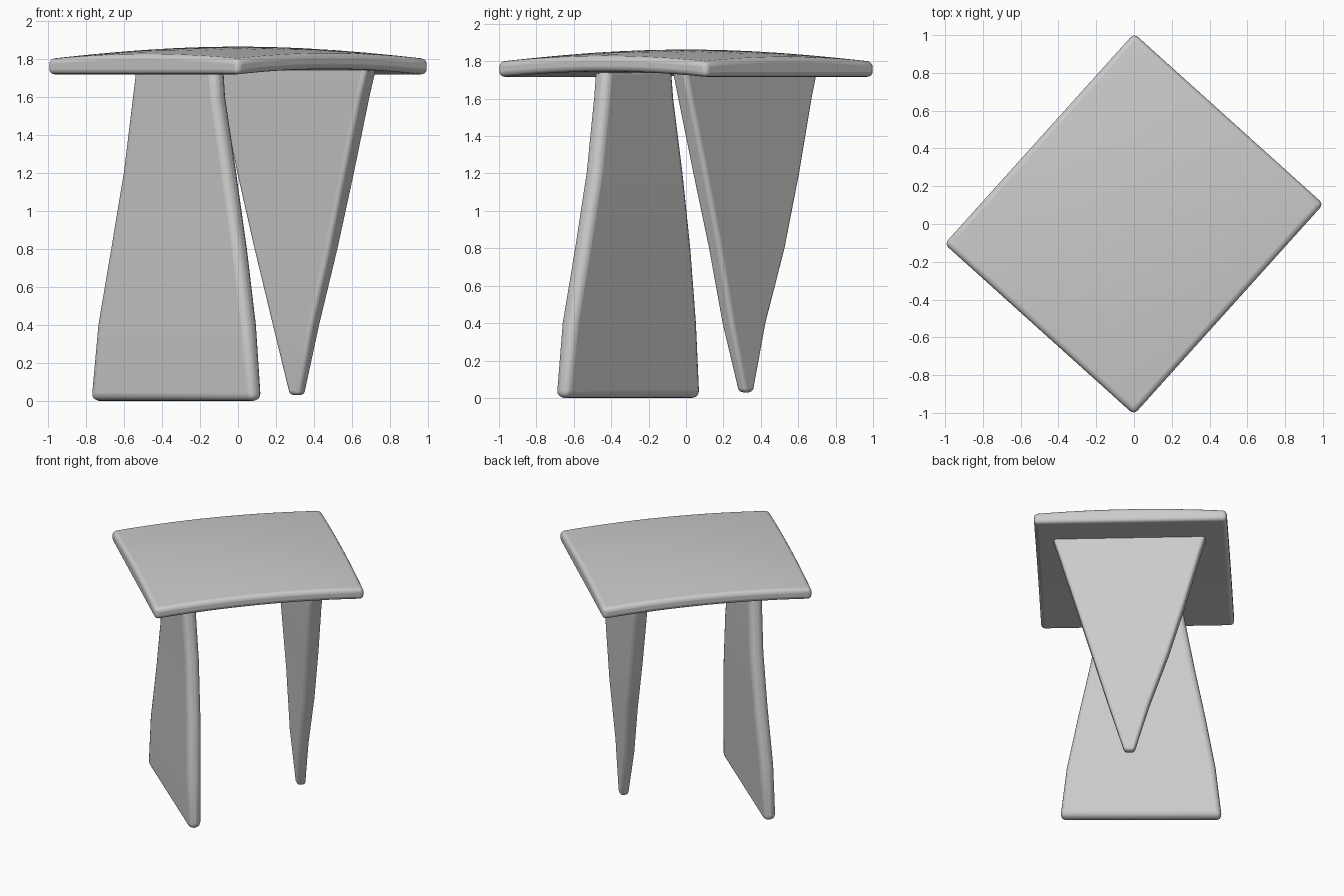
import bpy, bmesh, math

if "Cube" in bpy.data.objects:
    bpy.data.objects.remove(bpy.data.objects["Cube"])

SEAT_TURN = math.radians(48)   # long axis of the seat, measured from x


def finish(name, bm, bevel):
    """Turn a bmesh into a smooth object with rounded edges."""
    bmesh.ops.recalc_face_normals(bm, faces=bm.faces)
    mesh = bpy.data.meshes.new(name)
    bm.to_mesh(mesh)
    bm.free()
    obj = bpy.data.objects.new(name, mesh)
    bpy.context.collection.objects.link(obj)
    mod = obj.modifiers.new("rounding", 'BEVEL')
    mod.width = bevel
    mod.segments = 4
    mod.limit_method = 'ANGLE'
    mod.angle_limit = math.radians(40)
    bpy.ops.object.select_all(action='DESELECT')
    obj.select_set(True)
    bpy.context.view_layer.objects.active = obj
    bpy.ops.object.shade_smooth_by_angle(angle=math.radians(40))
    return obj


def slab_leg(name, turn, rows, bevel):
    """Loft rectangular sections; each row is (z, x, y, width, thickness)."""
    bm = bmesh.new()
    ux, uy = math.cos(turn), math.sin(turn)      # thickness direction
    rings = []
    for z, cx, cy, w, t in rows:
        ring = []
        for a, b in ((-1, -1), (1, -1), (1, 1), (-1, 1)):
            u, v = a * t / 2, b * w / 2
            ring.append(bm.verts.new((cx + u * ux + v * uy, cy + u * uy - v * ux, z)))
        rings.append(ring)
    for lo, hi in zip(rings, rings[1:]):
        for i in range(4):
            j = (i + 1) % 4
            bm.faces.new((lo[i], lo[j], hi[j], hi[i]))
    bm.faces.new(rings[0])
    bm.faces.new(rings[-1])
    return finish(name, bm, bevel)


# seat: rectangular board arched along its length, with a crowned top
half_u, half_v, n = 0.75, 0.675, 12
bm = bmesh.new()
bmesh.ops.create_grid(bm, x_segments=n, y_segments=n, size=1)
top = bmesh.ops.extrude_face_region(bm, geom=bm.faces[:])["geom"]
top_verts = {g for g in top if isinstance(g, bmesh.types.BMVert)}
for v in bm.verts:
    a, b = v.co.x, v.co.y
    arch = 0.03 * (1 - a * a)
    z = 1.715 + arch
    if v in top_verts:
        z = 1.797 + arch + 0.036 * (1 - b * b) * (1 - 0.3 * a * a)
    v.co = (a * half_u, b * half_v, z)
seat = finish("seat", bm, 0.028)
seat.rotation_euler.z = SEAT_TURN

# front leg: slab that widens toward the floor
slab_leg("front_leg", math.radians(50), [
    (0.00, -0.325, -0.310, 1.13, 0.09),
    (0.40, -0.320, -0.303, 1.04, 0.10),
    (0.80, -0.310, -0.285, 0.89, 0.10),
    (1.20, -0.305, -0.275, 0.73, 0.10),
    (1.60, -0.310, -0.280, 0.59, 0.10),
    (1.77, -0.305, -0.280, 0.55, 0.10)], 0.04)

# back leg: slab that narrows to a small foot
slab_leg("back_leg", SEAT_TURN, [
    (0.03, 0.31, 0.32, 0.07, 0.06),
    (0.40, 0.305, 0.31, 0.28, 0.08),
    (0.80, 0.305, 0.325, 0.53, 0.09),
    (1.20, 0.303, 0.322, 0.76, 0.10),
    (1.60, 0.303, 0.315, 0.98, 0.10),
    (1.77, 0.305, 0.315, 1.08, 0.10)], 0.022)
